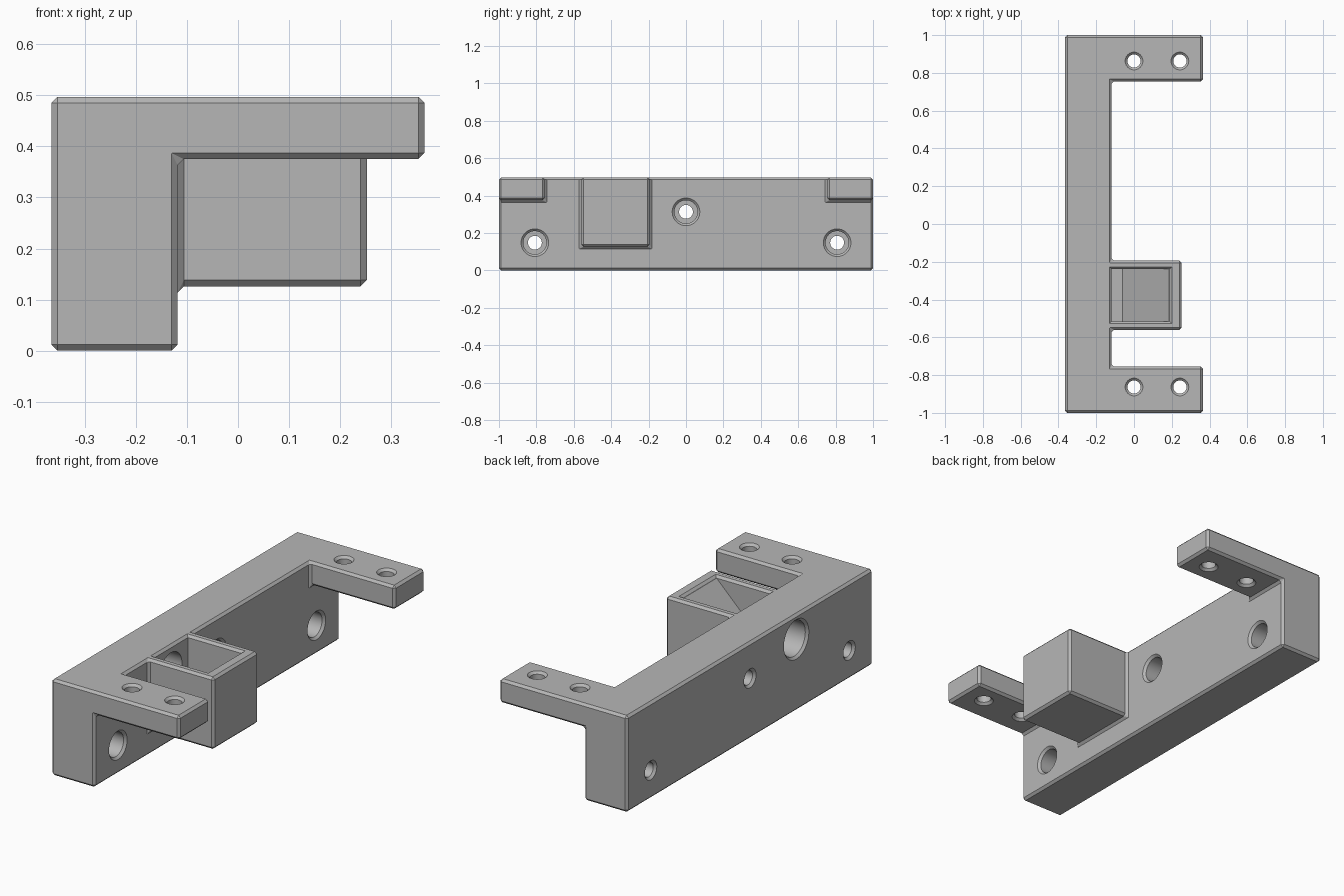
import bpy
import bmesh
import math
from mathutils import Matrix, Vector

cube = bpy.data.objects.get("Cube")
if cube:
    bpy.data.objects.remove(cube, do_unlink=True)

TOP = 0.497
CHAMFER = 0.012
HALF_X = 0.365
WALL_X = -0.118
BOX_Y = -0.377


def add_object(name, bm):
    bmesh.ops.recalc_face_normals(bm, faces=bm.faces)
    mesh = bpy.data.meshes.new(name)
    bm.to_mesh(mesh)
    bm.free()
    obj = bpy.data.objects.new(name, mesh)
    bpy.context.collection.objects.link(obj)
    return obj


def block(name, x, y, z):
    bm = bmesh.new()
    bmesh.ops.create_cube(bm, size=1)
    for v in bm.verts:
        v.co = [lo + (c + 0.5) * (hi - lo) for c, (lo, hi) in zip(v.co, (x, y, z))]
    return add_object(name, bm)


def prism(name, outline, y0, y1):
    """Extrude an x-z outline along y."""
    bm = bmesh.new()
    face = bm.faces.new([bm.verts.new((x, y0, z)) for x, z in outline])
    new = bmesh.ops.extrude_face_region(bm, geom=[face])["geom"]
    verts = [g for g in new if isinstance(g, bmesh.types.BMVert)]
    bmesh.ops.translate(bm, verts=verts, vec=(0, y1 - y0, 0))
    return add_object(name, bm)


def lathe(name, profile, location, along_x=False, sides=40):
    """Turn (distance, radius) pairs into a closed round cutter."""
    bm = bmesh.new()
    rings = []
    for d, r in profile:
        ring = []
        for i in range(sides):
            a = math.tau * i / sides
            ring.append(bm.verts.new((r * math.cos(a), r * math.sin(a), d)))
        rings.append(ring)
    for low, high in zip(rings, rings[1:]):
        for i in range(sides):
            j = (i + 1) % sides
            bm.faces.new((low[i], low[j], high[j], high[i]))
    bm.faces.new(rings[0])
    bm.faces.new(rings[-1])
    turn = Matrix.Rotation(math.pi / 2, 4, "Y") if along_x else Matrix()
    bm.transform(Matrix.Translation(Vector(location)) @ turn)
    return add_object(name, bm)


def apply(obj, kind, **settings):
    mod = obj.modifiers.new(kind.title(), kind)
    for key, value in settings.items():
        setattr(mod, key, value)
    bpy.context.view_layer.objects.active = obj
    bpy.ops.object.modifier_apply(modifier=mod.name)


def combine(obj, other, operation):
    apply(obj, "BOOLEAN", object=other, operation=operation, solver="EXACT")
    bpy.data.objects.remove(other, do_unlink=True)


# Long wall, two end arms and the hollow box, fused into one body
bracket = block("mounting_bracket", (-HALF_X, WALL_X), (-1, 1), (0, TOP))
for side in (-1, 1):
    span = sorted((side * 0.755, side))
    arm = block("end_arm", (-0.2, HALF_X), span, (0.375, TOP))
    combine(bracket, arm, "UNION")
box = block("sensor_box", (-0.2, 0.252), (BOX_Y - 0.183, BOX_Y + 0.183), (0.126, TOP))
combine(bracket, box, "UNION")

# Merge flat regions, then chamfer every edge
bm = bmesh.new()
bm.from_mesh(bracket.data)
bmesh.ops.remove_doubles(bm, verts=bm.verts, dist=0.0001)
bmesh.ops.dissolve_limit(bm, angle_limit=0.02, verts=bm.verts, edges=bm.edges)
bm.to_mesh(bracket.data)
bm.free()
apply(bracket, "BEVEL", width=CHAMFER, segments=1, limit_method="ANGLE",
      angle_limit=math.radians(30))

# Pocket with a sloping floor and a chamfered rim
POCKET_X, POCKET_HALF = 0.188, 0.138
pocket = prism("pocket_cutter",
               [(WALL_X, 0.245), (-0.06, 0.245), (POCKET_X, 0.487),
                (POCKET_X, 0.6), (WALL_X, 0.6)],
               BOX_Y - POCKET_HALF, BOX_Y + POCKET_HALF)
combine(bracket, pocket, "DIFFERENCE")
rim = block("rim_cutter", (WALL_X, POCKET_X), (BOX_Y - POCKET_HALF, BOX_Y + POCKET_HALF),
            (TOP - CHAMFER, TOP + CHAMFER))
middle = (WALL_X + POCKET_X) / 2
for v in rim.data.vertices:
    if v.co.z > TOP:
        v.co.x += math.copysign(2 * CHAMFER, v.co.x - middle)
        v.co.y += math.copysign(2 * CHAMFER, v.co.y - BOX_Y)
combine(bracket, rim, "DIFFERENCE")


# Screw holes through the wall, wide on the inner side
screw = [(-HALF_X - 0.02, 0.069), (-HALF_X + CHAMFER, 0.037), (-0.25, 0.037),
         (-0.25, 0.062), (WALL_X - CHAMFER, 0.062), (WALL_X + 0.02, 0.094)]
for y, z in ((-0.808, 0.148), (0, 0.313), (0.808, 0.148)):
    combine(bracket, lathe("screw_cutter", screw, (0, y, z), True), "DIFFERENCE")

# Large window hole from the outer face into the pocket
window = [(-HALF_X - 0.02, 0.122), (-HALF_X + CHAMFER, 0.09), (WALL_X + 0.01, 0.09)]
combine(bracket, lathe("window_cutter", window, (0, BOX_Y, 0.37), True), "DIFFERENCE")

# Pairs of holes in the arms, chamfered on both faces
arm_hole = [(0.355, 0.067), (0.387, 0.035), (TOP - CHAMFER, 0.035), (TOP + 0.02, 0.067)]
for x in (0, 0.243):
    for y in (-0.863, 0.863):
        combine(bracket, lathe("arm_hole_cutter", arm_hole, (x, y, 0)), "DIFFERENCE")

# Single grey material
grey = bpy.data.materials.new("plain_grey")
grey.use_nodes = True
color = (0.47, 0.47, 0.47, 1)
grey.diffuse_color = color
for node in grey.node_tree.nodes:
    if node.type == "BSDF_PRINCIPLED":
        node.inputs["Base Color"].default_value = color
bracket.data.materials.clear()
bracket.data.materials.append(grey)

bpy.ops.object.select_all(action="DESELECT")
bracket.select_set(True)
bpy.context.view_layer.objects.active = bracket
bpy.ops.object.shade_smooth_by_angle(angle=math.radians(25))
